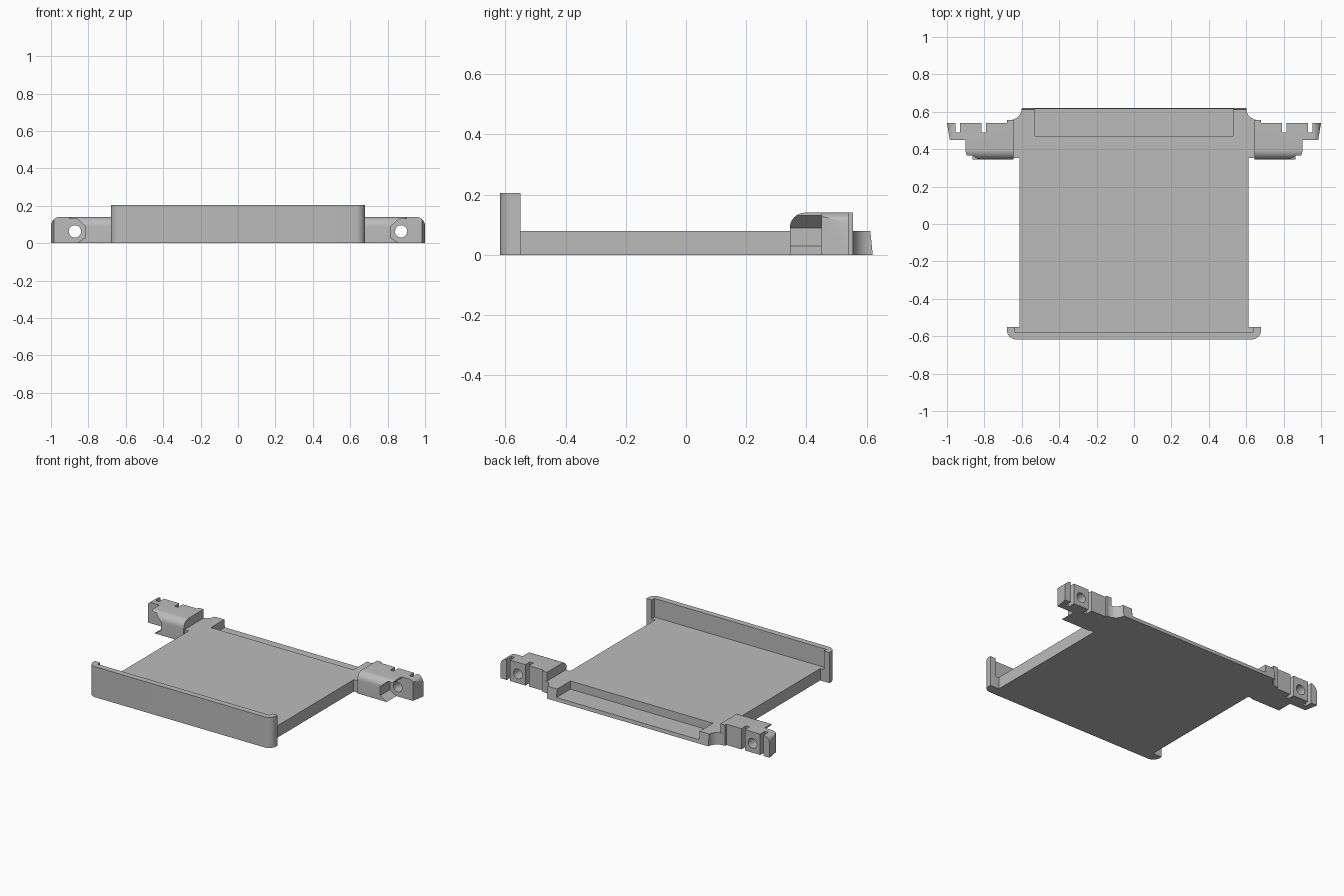
import bpy, bmesh, math

cube = bpy.data.objects.get("Cube")
if cube:
    bpy.data.objects.remove(cube, do_unlink=True)

grey = bpy.data.materials.new("plain grey")
grey.use_nodes = True
grey.diffuse_color = (0.5, 0.5, 0.5, 1)
grey.node_tree.nodes["Principled BSDF"].inputs["Base Color"].default_value = (0.5, 0.5, 0.5, 1)


def arc(cx, cy, r, start, end, n=8):
    """Points on a circular arc, angles in degrees."""
    angles = [math.radians(start + (end - start) * i / n) for i in range(n + 1)]
    return [(cx + r * math.cos(a), cy + r * math.sin(a)) for a in angles]


def prism(name, points, axis, lo, hi):
    """Extrude a closed profile along one axis."""
    place = {"x": lambda a, b, h: (h, a, b),
             "y": lambda a, b, h: (a, h, b),
             "z": lambda a, b, h: (a, b, h)}[axis]
    bm = bmesh.new()
    rings = [[bm.verts.new(place(a, b, h)) for a, b in points] for h in (lo, hi)]
    for ring in rings:
        bm.faces.new(ring)
    n = len(points)
    for i in range(n):
        j = (i + 1) % n
        bm.faces.new((rings[0][i], rings[0][j], rings[1][j], rings[1][i]))
    bmesh.ops.recalc_face_normals(bm, faces=bm.faces)
    mesh = bpy.data.meshes.new(name)
    bm.to_mesh(mesh)
    bm.free()
    mesh.materials.append(grey)
    obj = bpy.data.objects.new(name, mesh)
    bpy.context.collection.objects.link(obj)
    return obj


def rect(x0, x1, y0, y1):
    return [(x0, y0), (x1, y0), (x1, y1), (x0, y1)]


def carve(obj, tool, operation="DIFFERENCE"):
    """Apply a boolean and discard the tool."""
    tool.hide_render = True
    mod = obj.modifiers.new("carve", "BOOLEAN")
    mod.operation = operation
    mod.solver = "EXACT"
    mod.object = tool
    apply(obj)
    bpy.data.objects.remove(tool, do_unlink=True)


def apply(obj):
    bpy.context.view_layer.update()
    graph = bpy.context.evaluated_depsgraph_get()
    mesh = bpy.data.meshes.new_from_object(obj.evaluated_get(graph))
    obj.modifiers.clear()
    obj.data = mesh


def smooth(obj):
    bpy.ops.object.select_all(action="DESELECT")
    obj.select_set(True)
    bpy.context.view_layer.objects.active = obj
    bpy.ops.object.shade_smooth_by_angle(angle=math.radians(30))


def both_sides(points):
    return points + [(-x, y) for x, y in reversed(points)]


# Base plate with shoulders that flare into the arms
half = [(0.613, -0.59), (0.613, 0.353), (0.65, 0.353), (0.65, 0.555)]
half += arc(0.665, 0.62, 0.065, 270, 180)
plate = prism("base_plate", both_sides(half), "z", 0, 0.08)
for v in plate.data.vertices:
    if v.co.y > 0.61 and v.co.z > 0.05:
        v.co.y = 0.612
carve(plate, prism("recess_cutter", rect(-0.53, 0.53, 0.47, 0.7), "z", 0.025, 0.2))
smooth(plate)

# Front panel with rounded corners and short returns
outer = arc(0.63, -0.567, 0.05, -90, 0) + [(0.68, -0.55), (0.64, -0.55), (0.64, -0.578)]
panel = prism("front_panel", both_sides(outer), "z", 0, 0.205)
smooth(panel)
for side, name in ((1, "left_panel_foot"), (-1, "right_panel_foot")):
    prism(name, rect(side * 0.6, side * 0.65, -0.59, -0.55), "z", 0, 0.08)

# Mounting arm: plan outline trimmed by its side and front profiles
plan = [(0.645, 0.345)] + arc(0.855, 0.39, 0.045, -90, 0)
plan += [(0.9, 0.45), (0.985, 0.45), (1, 0.54), (0.68, 0.54), (0.68, 0.555), (0.645, 0.555)]
arms = prism("mounting_arms", plan, "z", 0, 0.14)
front_round = [(0.6, -0.1), (0.345, -0.1)] + arc(0.395, 0.09, 0.05, 180, 90) + [(0.6, 0.14)]
front_round = [(y, z + 0.0002 if z > 0.139 else z) for y, z in front_round]
carve(arms, prism("front_trim", front_round, "x", 0.5, 1.1), "INTERSECT")
end_round = [(0.6, -0.1), (1.0005, -0.1)] + arc(0.9505, 0.091, 0.05, 0, 90) + [(0.6, 0.141)]
carve(arms, prism("end_trim", end_round, "y", 0.2, 0.7), "INTERSECT")

# Nut pocket, screw hole and back slots
pocket = [(0.865, -0.001), (0.815, 0.03), (0.815, 0.09), (0.86, 0.13), (1.1, 0.13), (1.1, -0.001)]
carve(arms, prism("pocket_cutter", pocket, "y", 0.2, 0.45))
hole = arc(0.872, 0.063, 0.033, 0, 345, 23)
carve(arms, prism("hole_cutter", hole, "y", 0.2, 0.7))
for x in (0.79, 0.93):
    carve(arms, prism("slot_cutter", rect(x, x + 0.025, 0.49, 0.7), "z", -0.1, 0.3))
arms.modifiers.new("mirror", "MIRROR").use_axis[0] = True
apply(arms)
smooth(arms)
